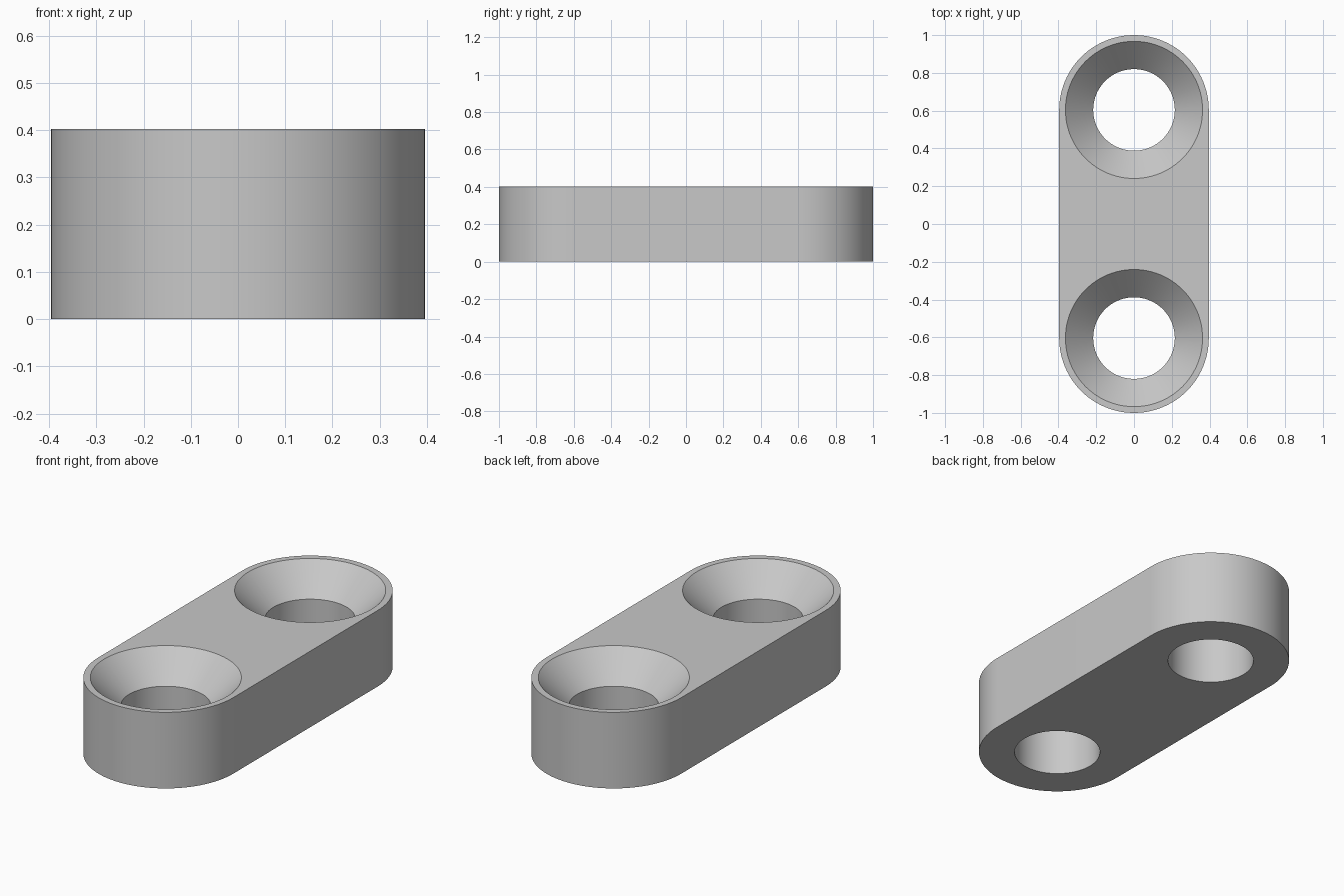
import bpy
import bmesh
from math import cos, sin, pi

HEIGHT = 0.403
END_RADIUS = 0.396
HOLE_Y = 1 - END_RADIUS
BORE = 0.216
SINK = 0.363
SEGMENTS = 96

cube = bpy.data.objects.get("Cube")
if cube:
    bpy.data.objects.remove(cube, do_unlink=True)


def new_object(name, bm):
    bmesh.ops.recalc_face_normals(bm, faces=bm.faces)
    mesh = bpy.data.meshes.new(name)
    bm.to_mesh(mesh)
    bm.free()
    obj = bpy.data.objects.new(name, mesh)
    bpy.context.collection.objects.link(obj)
    return obj


def loft(bm, rings):
    """Skin a stack of equal-sized point rings and cap both ends."""
    loops = [[bm.verts.new(p) for p in ring] for ring in rings]
    count = len(loops[0])
    for low, high in zip(loops, loops[1:]):
        for i in range(count):
            j = (i + 1) % count
            bm.faces.new((low[i], low[j], high[j], high[i]))
    bm.faces.new(loops[0][::-1])
    bm.faces.new(loops[-1])


def circle(radius, y, z):
    angles = [2 * pi * i / SEGMENTS for i in range(SEGMENTS)]
    return [(radius * cos(a), y + radius * sin(a), z) for a in angles]


def slot(z):
    """Outline with straight sides and two half-round ends."""
    half = SEGMENTS // 2
    points = []
    for side in (1, -1):
        for i in range(half + 1):
            a = pi * i / half
            points.append((side * END_RADIUS * cos(a),
                           side * (HOLE_Y + END_RADIUS * sin(a)), z))
    return points


# Round-ended plate
bm = bmesh.new()
loft(bm, [slot(0), slot(HEIGHT)])
plate = new_object("link_plate", bm)

# Two bores with 45 degree countersinks, cut through the plate
bm = bmesh.new()
extra = 0.1
for y in (-HOLE_Y, HOLE_Y):
    loft(bm, [circle(BORE, y, -extra),
              circle(BORE, y, HEIGHT - (SINK - BORE)),
              circle(SINK + extra, y, HEIGHT + extra)])
cutter = new_object("hole_cutter", bm)
cutter.hide_render = True

cut = plate.modifiers.new("holes", "BOOLEAN")
cut.operation = "DIFFERENCE"
cut.solver = "EXACT"
cut.object = cutter

bpy.ops.object.select_all(action="DESELECT")
plate.select_set(True)
bpy.context.view_layer.objects.active = plate
bpy.ops.object.modifier_apply(modifier=cut.name)
bpy.data.objects.remove(cutter, do_unlink=True)

# Plain grey finish
grey = bpy.data.materials.new("light_grey")
grey.use_nodes = True
colour = (0.58, 0.58, 0.58, 1)
grey.diffuse_color = colour
grey.node_tree.nodes["Principled BSDF"].inputs["Base Color"].default_value = colour
plate.data.materials.clear()
plate.data.materials.append(grey)
bpy.ops.object.shade_smooth_by_angle(angle=pi / 6)
